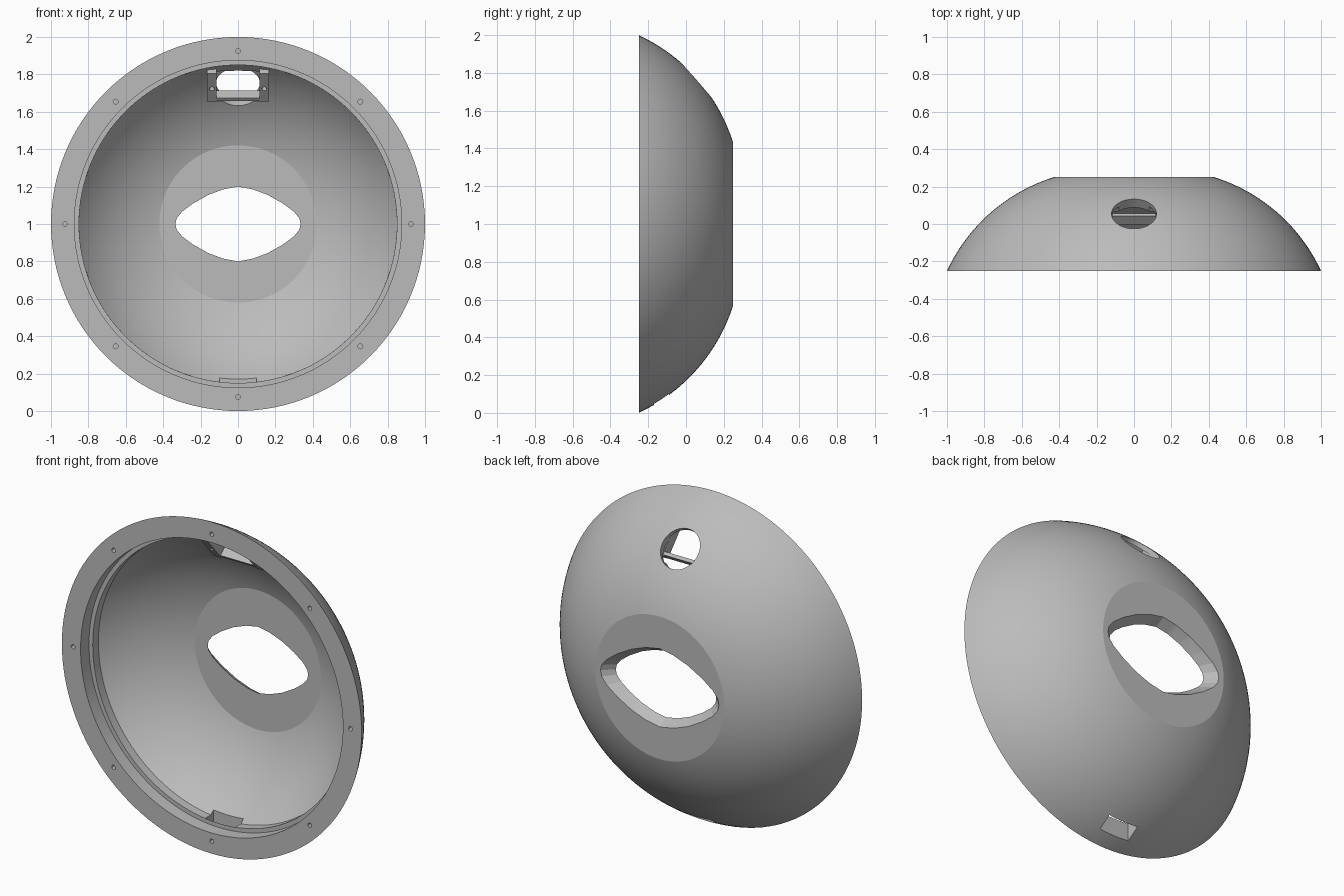
import bpy, bmesh, math
from mathutils import Matrix, Vector

if "Cube" in bpy.data.objects:
    bpy.data.objects.remove(bpy.data.objects["Cube"], do_unlink=True)

grey = bpy.data.materials.new("plain grey")
grey.use_nodes = True
grey.diffuse_color = (0.5, 0.5, 0.5, 1)
grey.node_tree.nodes["Principled BSDF"].inputs["Base Color"].default_value = (0.5, 0.5, 0.5, 1)


def make(name, bm):
    """Turn a bmesh into a grey object."""
    bmesh.ops.recalc_face_normals(bm, faces=bm.faces)
    mesh = bpy.data.meshes.new(name)
    bm.to_mesh(mesh)
    bm.free()
    mesh.materials.append(grey)
    obj = bpy.data.objects.new(name, mesh)
    bpy.context.collection.objects.link(obj)
    return obj


def box(name, low, high, frame=Matrix()):
    low, high = Vector(low), Vector(high)
    bm = bmesh.new()
    place = Matrix.Translation((low + high) / 2) @ Matrix.Diagonal((*(high - low), 1))
    bmesh.ops.create_cube(bm, size=1, matrix=frame @ place)
    return make(name, bm)


def rod(name, radius, length, frame, sides=24):
    bm = bmesh.new()
    bmesh.ops.create_cone(bm, cap_ends=True, segments=sides, radius1=radius,
                          radius2=radius, depth=length, matrix=frame)
    return make(name, bm)


def cut(obj, cutters):
    """Subtract every cutter from the object and discard the cutters."""
    bpy.context.view_layer.objects.active = obj
    for cutter in cutters:
        cutter.hide_render = True
        mod = obj.modifiers.new("cut", 'BOOLEAN')
        mod.operation = 'DIFFERENCE'
        mod.solver = 'EXACT'
        mod.object = cutter
        bpy.ops.object.modifier_apply(modifier=mod.name)
        bpy.data.objects.remove(cutter, do_unlink=True)


def smooth(obj):
    bpy.ops.object.select_all(action='DESELECT')
    obj.select_set(True)
    bpy.context.view_layer.objects.active = obj
    bpy.ops.object.shade_smooth_by_angle(angle=math.radians(12))


# Dome shell: lathe a bowed wall with a flat back and a stepped front rim
ARC_R, ARC_Y, OUTER, WALL = 0.149, -0.645, 0.938, 0.06


def arc(radius, start, end, steps=24):
    """Points (r, y) on the wall arc between two depths."""
    a, b = (math.asin((y - ARC_Y) / radius) for y in (start, end))
    angles = [a + (b - a) * i / steps for i in range(steps + 1)]
    return [(ARC_R + radius * math.cos(t), ARC_Y + radius * math.sin(t)) for t in angles]


profile = [(0, 0.25)] + arc(OUTER, 0.25, -0.25)
profile += [(0.875, -0.25), (0.875, -0.17), (0.85, -0.17)]
profile += arc(OUTER - WALL, -0.116, 0.25 - WALL) + [(0, 0.25 - WALL)]
bm = bmesh.new()
verts = [bm.verts.new((r, y, 1)) for r, y in profile]
edges = [bm.edges.new(pair) for pair in zip(verts, verts[1:])]
bmesh.ops.spin(bm, geom=verts + edges, cent=(0, 0, 1), axis=(0, 1, 0),
               angle=math.tau, steps=128)
bmesh.ops.remove_doubles(bm, verts=bm.verts, dist=0.0005)
dome = make("dome_shell", bm)

# Central almond opening that flares toward the back
quarter = [(0, 0.2), (0.08, 0.185), (0.16, 0.155), (0.24, 0.11),
           (0.3, 0.065), (0.328, 0.03), (0.335, 0)]
half = quarter + [(x, -z) for x, z in quarter[-2::-1]]
outline = half + [(-x, z) for x, z in half[-2:0:-1]]
bm = bmesh.new()
rings = [[bm.verts.new((x * s, y, 1 + z * s)) for x, z in outline]
         for y, s in ((0.13, 0.82), (0.31, 1.36))]
for ring in rings:
    bm.faces.new(ring)
for i in range(len(outline)):
    j = (i + 1) % len(outline)
    bm.faces.new((rings[0][i], rings[0][j], rings[1][j], rings[1][i]))
cutters = [make("almond_cutter", bm)]

# Local frame on the upper wall: across, down the wall, outward
tilt = Matrix(((1, 0, 0, 0), (0, 0.66, 0.752, 0.06),
               (0, -0.752, 0.66, 1.768), (0, 0, 0, 1)))
cutters.append(box("pocket_cutter", (-0.115, -0.13, -0.16), (0.115, 0.09, -0.035), tilt))
cutters.append(rod("port_cutter", 0.12, 0.4, tilt, 64))

# Drain slot through the lower wall
cutters.append(box("slot_cutter", (-0.1, -0.17, -0.1), (0.1, -0.09, 0.3)))

# Screw holes around the front rim
for i in range(8):
    a = i * math.tau / 8
    spot = Matrix.Translation((0.925 * math.cos(a), -0.25, 1 + 0.925 * math.sin(a)))
    cutters.append(rod("screw_cutter", 0.013, 0.1,
                       spot @ Matrix.Rotation(math.pi / 2, 4, 'X')))
cut(dome, cutters)
smooth(dome)

# Bracket inside the round port: two drilled cheeks and a lower lip
for side, label in ((1, "left"), (-1, "right")):
    xs = sorted((side * 0.115, side * 0.165))
    cheek = box(label + "_bracket_cheek", (xs[0], -0.15, -0.115), (xs[1], 0.05, -0.045), tilt)
    hole = tilt @ Matrix.Translation((side * 0.14, -0.04, -0.1))
    cut(cheek, [rod("cheek_cutter", 0.013, 0.08, hole)])
    smooth(cheek)
box("bracket_lip", (-0.115, 0.03, -0.11), (0.115, 0.05, -0.05), tilt)
